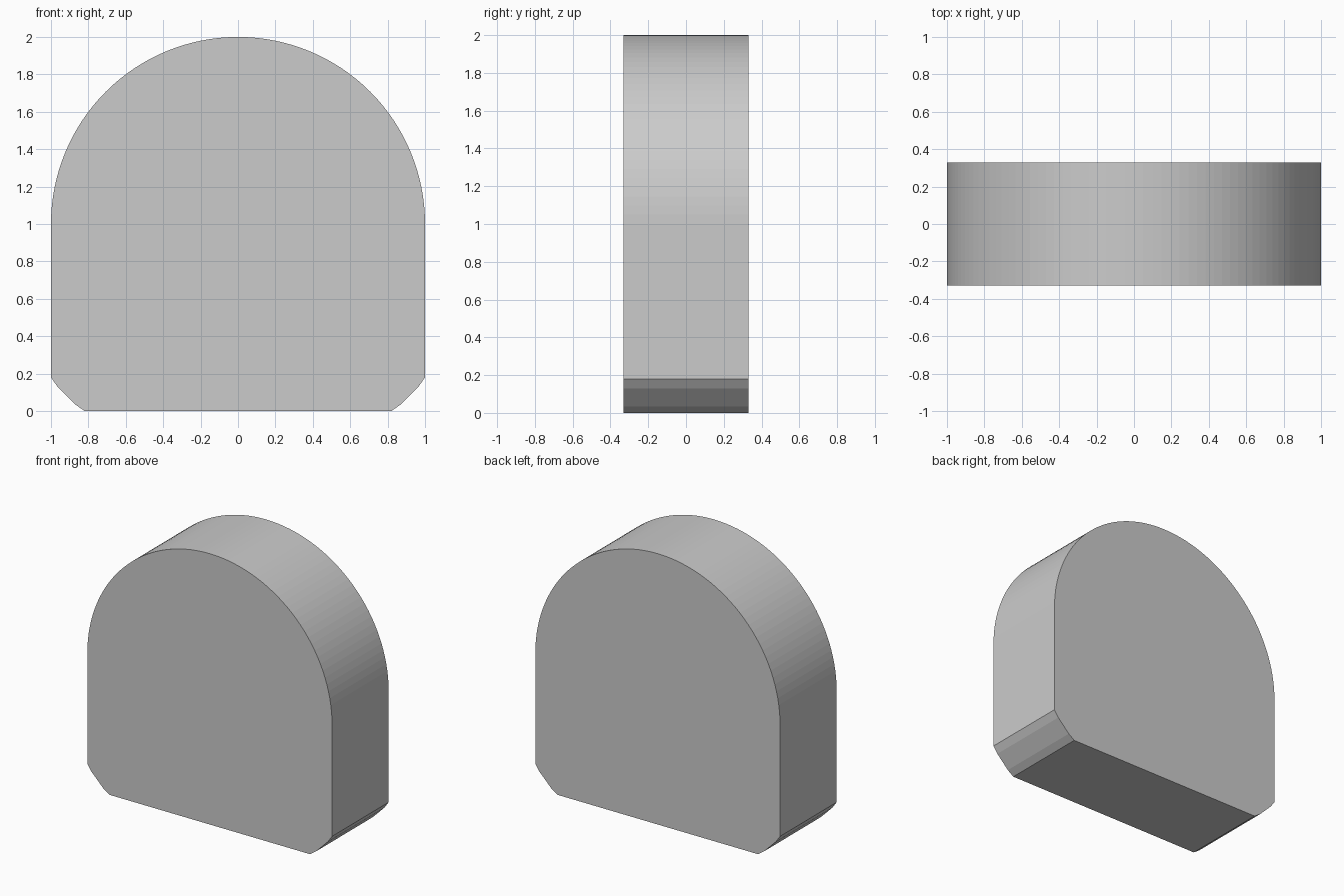
import bpy, bmesh
from math import sin, cos, pi

if "Cube" in bpy.data.objects:
    bpy.data.objects.remove(bpy.data.objects["Cube"])

HALF_DEPTH = 0.33
ARC_SEGMENTS = 64

# Outline: round top, straight sides, faceted lower corners
corner = [(0.82, 0.0), (0.87, 0.035), (0.965, 0.13), (1.0, 0.18)]
arc = [(cos(pi * i / ARC_SEGMENTS), 1 + sin(pi * i / ARC_SEGMENTS))
       for i in range(ARC_SEGMENTS + 1)]
outline = corner + arc + [(-x, z) for x, z in reversed(corner)]

# Extrude the outline from front to back
bm = bmesh.new()
front = bm.faces.new([bm.verts.new((x, -HALF_DEPTH, z)) for x, z in outline])
result = bmesh.ops.extrude_face_region(bm, geom=[front], use_keep_orig=True)
moved = [v for v in result["geom"] if isinstance(v, bmesh.types.BMVert)]
bmesh.ops.translate(bm, verts=moved, vec=(0, 2 * HALF_DEPTH, 0))
bmesh.ops.recalc_face_normals(bm, faces=bm.faces)

mesh = bpy.data.meshes.new("arched_block")
bm.to_mesh(mesh)
bm.free()
block = bpy.data.objects.new("arched_block", mesh)
bpy.context.collection.objects.link(block)
